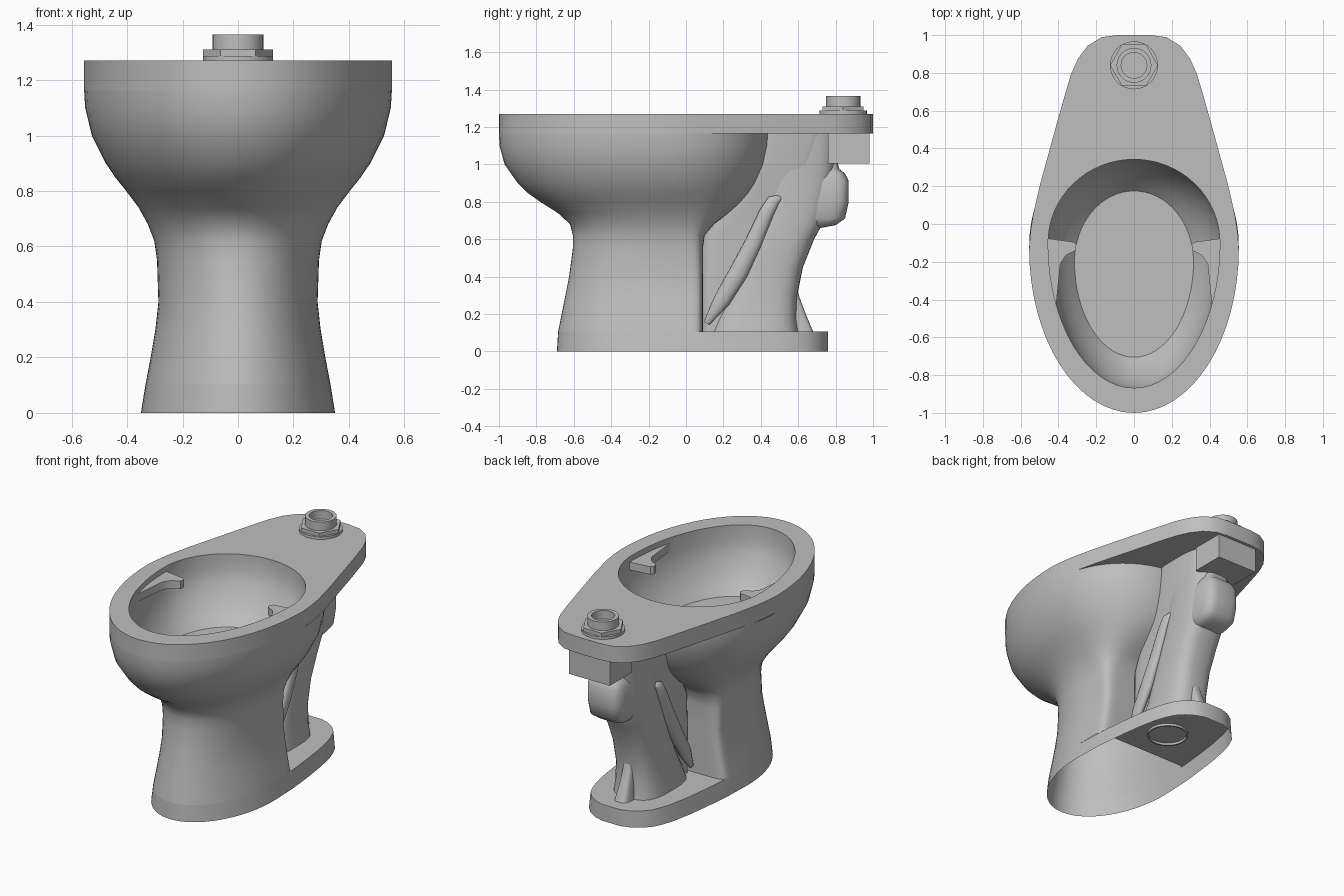
import bpy, bmesh
from math import sin, cos, pi, radians
from mathutils import Vector

cube = bpy.data.objects.get("Cube")
if cube:
    bpy.data.objects.remove(cube)

mat = bpy.data.materials.new("grey_ceramic")
mat.use_nodes = True
GREY = (0.52, 0.52, 0.52, 1)
mat.diffuse_color = GREY
bsdf = mat.node_tree.nodes["Principled BSDF"]
bsdf.inputs["Base Color"].default_value = GREY
bsdf.inputs["Roughness"].default_value = 0.5
N = 64


def ring(z, w, front, back, mid=None, e=2, n=N):
    """Egg-shaped level ring: elliptical front, superelliptical back."""
    mid = (front + back) / 2 if mid is None else mid
    pts = []
    for i in range(n):
        c, s = cos(2 * pi * i / n), sin(2 * pi * i / n)
        if s < 0:
            pts.append(Vector((w * c, mid + (mid - front) * s, z)))
        else:
            x = w * abs(c) ** (2 / e) * (1 if c > 0 else -1)
            pts.append(Vector((x, mid + (back - mid) * s ** (2 / e), z)))
    return pts


def block_ring(z, w, front, back, e):
    """Level ring that is equally square at the front and back."""
    half = [p for p in ring(z, w, front, back, e=e, n=32)[:17]]
    return half + [Vector((p.x, front + back - p.y, z)) for p in half[-2:0:-1]]


def resample(half, n):
    """Even points along a half outline and its mirror image."""
    path = [Vector(p) for p in half]
    path += [Vector((-p.x, p.y)) for p in reversed(path)]
    steps = [(b - a).length for a, b in zip(path, path[1:])]
    out = []
    for i in range(n + 1):
        d = sum(steps) * i / n
        k = 0
        while k < len(steps) - 1 and d > steps[k]:
            d -= steps[k]
            k += 1
        out.append(path[k].lerp(path[k + 1], min(1, d / steps[k])))
    return out


def tailed(z, w, front, tail, k=1):
    """Elliptical front joined to a given tail outline."""
    pts = ring(z, w, front, 0, -.13)
    for i, p in enumerate(tail):
        pts[i] = Vector((p.x * k, p.y, z))
    return pts


def loft(name, rings, cap_start=True, cap_end=True, angle=35):
    bm = bmesh.new()
    rows = [[bm.verts.new(p) for p in r] for r in rings]
    n = len(rows[0])
    for a, b in zip(rows, rows[1:]):
        for i in range(n):
            j = (i + 1) % n
            bm.faces.new((a[i], a[j], b[j], b[i]))
    if cap_start:
        bm.faces.new(rows[0][::-1])
    if cap_end:
        bm.faces.new(rows[-1])
    bmesh.ops.recalc_face_normals(bm, faces=bm.faces)
    me = bpy.data.meshes.new(name)
    bm.to_mesh(me)
    bm.free()
    me.polygons.foreach_set("use_smooth", [True] * len(me.polygons))
    me.set_sharp_from_angle(angle=radians(angle))
    me.materials.append(mat)
    ob = bpy.data.objects.new(name, me)
    bpy.context.collection.objects.link(ob)
    return ob


def prism(name, pts, z0, z1):
    return loft(name, [[Vector((p[0], p[1], z)) for p in pts] for z in (z0, z1)])


# Hollow base skirt with the rear foot, and the top of the foot
foot_tail = resample([(.35, -.13), (.343, .08), (.325, .25), (.305, .4), (.275, .55),
                      (.235, .65), (.17, .72), (.09, .76)], N // 2)
FOOT = .105
loft("base_skirt", [tailed(0, .35, -.69, foot_tail),
                    tailed(FOOT, .333, -.684, foot_tail, .952)], False, False)
loft("foot_top", [[Vector((p.x * .952, p.y, FOOT)) for p in foot_tail if p.y > .06]], False)

# Pedestal flowing up into the outside of the bowl
body = [  # height, half width, front, back, squareness of back
    (FOOT, .333, -.684, .09, 11), (.2, .315, -.665, .09, 11),
    (.3, .298, -.645, .09, 11), (.4, .287, -.625, .09, 10), (.55, .292, -.605, .09, 8),
    (.62, .302, -.605, .10, 6), (.68, .325, -.62, .15, 4), (.74, .358, -.685, .23, 3),
    (.8, .403, -.78, .30, 2.5), (.85, .443, -.85, .345, 2.3), (.9, .477, -.90, .38, 2.2),
    (1, .527, -.97, .425, 2.2), (1.1, .551, -.997, .447, 2.2), (1.165, .555, -1, .452, 2.2)]
loft("pedestal_and_bowl", [ring(z, w, f, b, -.13, e) for z, w, f, b, e in body],
     False, False, 50)

# Deck with rim, and the inside of the bowl
deck_tail = resample([(.555, -.13), (.545, 0), (.5, .2), (.445, .4), (.39, .6),
                      (.335, .79), (.30, .87), (.25, .94), (.19, .985), (.12, 1)], N // 2)


def deck(z):
    return tailed(z, .555, -1, deck_tail)


def hole(z, w=.455, front=-.868, back=.342, mid=-.1):
    return ring(z, w, front, back, mid)


loft("deck_and_bowl_interior", [
    hole(1.165), deck(1.165), deck(1.27), hole(1.27), hole(1.17),
    hole(1.1, .445, -.85, .32, -.11), hole(1.0, .41, -.80, .27, -.14),
    hole(.93, .36, -.75, .22, -.17), hole(.88, .315, -.705, .175, -.2)], False, True)

# Small shelves inside the rim
shelf = [(.47, -.075), (.32, -.095), (.305, -.11), (.31, -.14), (.36, -.165),
         (.39, -.21), (.412, -.43), (.46, -.40)]
for side, sx in (("left", 1), ("right", -1)):
    prism(side + "_rim_shelf", [(sx * x, y) for x, y in shelf], 1.185, 1.235)

# Thin outlet collar under the foot
loft("outlet_collar", [ring(z, r, .32 - r, .32 + r) for z, r in
                       ((FOOT, .125), (.09, .125), (.09, .115), (FOOT, .115))],
     False, False)

# Web joining the pedestal to the trapway
web = [(FOOT, .10, .085, .42), (.6, .10, .085, .55), (.72, .11, .15, .6),
       (.85, .125, .28, .65), (1, .145, .36, .7), (1.166, .155, .39, .75)]
loft("web", [block_ring(z, w, f, b, 5) for z, w, f, b in web], False, True, 50)

# Trapway column with a narrow flared buttress at its foot
column = [(FOOT, .16, .13, .60), (.18, .15, .16, .59), (.3, .135, .22, .595),
          (.45, .135, .28, .625), (.6, .14, .34, .685), (.7, .14, .38, .74),
          (.85, .14, .42, .78), (1, .142, .44, .80), (1.166, .15, .44, .82)]
loft("trapway_column", [block_ring(z, w, f, b, 3) for z, w, f, b in column],
     False, True, 50)
buttress = [(FOOT, .05, .68), (.2, .04, .64), (.3, .035, .603), (.36, .03, .59)]
loft("foot_buttress", [block_ring(z, w, .45, b, 4) for z, w, b in buttress],
     False, True, 50)

# Rounded boss at the back, and the block under the deck
boss = [(.66, .07, .72), (.675, .10, .80), (.71, .12, .85), (.8, .125, .87),
        (.91, .125, .87), (.95, .11, .85), (.975, .095, .82), (1.01, .09, .81)]
loft("rear_boss", [block_ring(z, w, .55, b, 4) for z, w, b in boss], angle=50)
prism("rear_block", [(-.145, .76), (.145, .76), (.145, .98), (-.145, .98)], 1.005, 1.166)

# Raised tapering ridges along the trapway
ridge = [(.115, .11, .15, .3), (.13, .19, .27, .8), (.13, .28, .42, .9),
         (.13, .36, .58, .8), (.13, .43, .74, .7), (.13, .47, .81, .6), (.12, .51, .83, .3)]
for side, sx in (("left", 1), ("right", -1)):
    rings = []
    for x, y, z, r in ridge:
        rings.append([Vector((sx * x + .035 * r * cos(a), y + .05 * r * sin(a),
                              z - .025 * r * sin(a)))
                      for a in (2 * pi * i / 12 for i in range(12))])
    loft(side + "_trapway_ridge", rings, angle=60)


# Inlet fitting: washer, hex nut and open pipe
def disc(z, r, n=32):
    return ring(z, r, .84 - r, .84 + r, n=n)


loft("inlet_washer", [disc(1.27, .127), disc(1.287, .127)])
loft("inlet_nut", [disc(1.285, .127, 6), disc(1.31, .127, 6)])
loft("inlet_pipe", [disc(1.3, .092), disc(1.365, .092), disc(1.365, .068),
                    disc(1.312, .068)])
